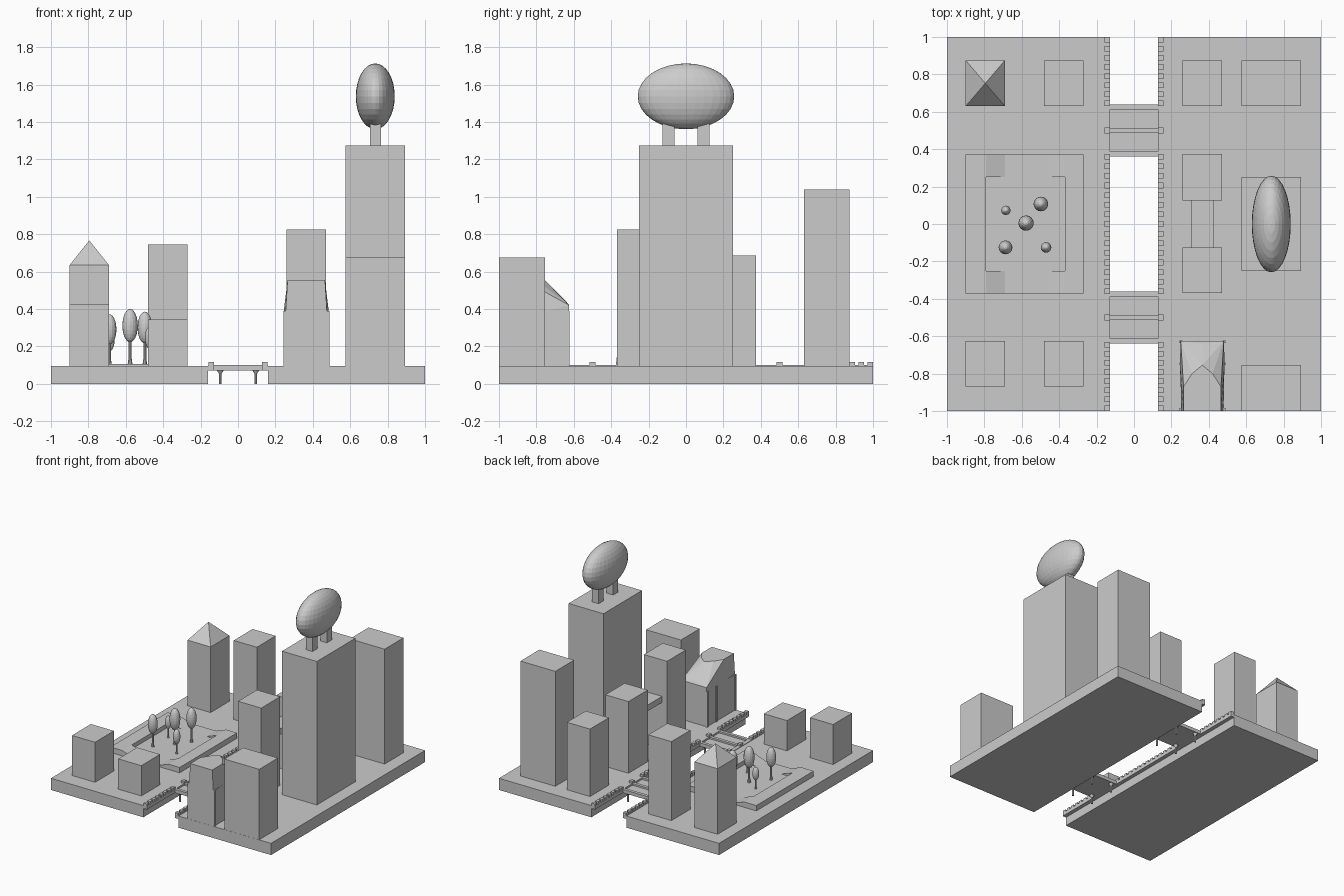
import bpy, bmesh
from mathutils import Matrix

if "Cube" in bpy.data.objects:
    bpy.data.objects.remove(bpy.data.objects["Cube"])

mat = bpy.data.materials.new("plain grey")
mat.diffuse_color = (0.6, 0.6, 0.6, 1)
mat.use_nodes = True
mat.node_tree.nodes["Principled BSDF"].inputs["Base Color"].default_value = mat.diffuse_color
G = 0.096  # street level


def finish(name, bm):
    bmesh.ops.recalc_face_normals(bm, faces=bm.faces[:])
    me = bpy.data.meshes.new(name)
    bm.to_mesh(me)
    bm.free()
    me.materials.append(mat)
    ob = bpy.data.objects.new(name, me)
    bpy.context.collection.objects.link(ob)
    return ob


def add_box(bm, x0, x1, y0, y1, z0, z1):
    m = Matrix.Translation(((x0 + x1) / 2, (y0 + y1) / 2, (z0 + z1) / 2)) \
        @ Matrix.Diagonal((x1 - x0, y1 - y0, z1 - z0, 1))
    bmesh.ops.create_cube(bm, size=1, matrix=m)


def boxes(name, *dims):
    bm = bmesh.new()
    for d in dims:
        add_box(bm, *d)
    return finish(name, bm)


def add_ball(bm, c, r, seg, rings):
    bmesh.ops.create_uvsphere(bm, u_segments=seg, v_segments=rings, radius=1,
                              matrix=Matrix.Translation(c) @ Matrix.Diagonal((*r, 1)))


def add_cone(bm, x, y, z0, z1, r0, r1, seg=10):
    bmesh.ops.create_cone(bm, cap_ends=True, segments=seg, radius1=r0, radius2=r1,
                          depth=z1 - z0, matrix=Matrix.Translation((x, y, (z0 + z1) / 2)))


# two city slabs with a canal between
boxes("left_ground", (-1, -0.16, -1, 1, 0, G))
boxes("right_ground", (0.16, 1, -1, 1, 0, G))

# plain towers
towers = {
    "back_middle_tower": (-0.48, -0.27, 0.63, 0.875, 0.745),
    "back_right_tower": (0.26, 0.47, 0.63, 0.875, 0.65),
    "back_wide_tower": (0.575, 0.892, 0.63, 0.875, 1.04),
    "twin_tower_back": (0.26, 0.47, 0.125, 0.375, 0.685),
    "twin_tower_front": (0.26, 0.47, -0.37, -0.125, 0.825),
    "front_left_block": (-0.90, -0.69, -0.87, -0.625, 0.425),
    "front_middle_block": (-0.48, -0.27, -0.87, -0.625, 0.345),
    "front_wide_tower": (0.575, 0.892, -0.999, -0.755, 0.675),
    "tall_tower": (0.575, 0.892, -0.25, 0.25, 1.275),
}
for name, (x0, x1, y0, y1, h) in towers.items():
    boxes(name, (x0, x1, y0, y1, G, h))
boxes("twin_tower_skybridge", (0.305, 0.425, -0.125, 0.125, 0.475, 0.525))

# tower with pyramid roof
boxes("pointed_tower", (-0.90, -0.69, 0.63, 0.875, G, 0.635))
bm = bmesh.new()
rim = [bm.verts.new((x, y, 0.635)) for x, y in
       ((-0.9, 0.63), (-0.69, 0.63), (-0.69, 0.875), (-0.9, 0.875))]
top = bm.verts.new((-0.795, 0.752, 0.767))
bm.faces.new(rim)
for i in range(4):
    bm.faces.new((rim[i], rim[(i + 1) % 4], top))
finish("pyramid_roof", bm)

# airship-like ellipsoid on two posts
bm = bmesh.new()
add_ball(bm, (0.734, 0, 1.537), (0.104, 0.258, 0.176), 32, 16)
finish("rooftop_ellipsoid", bm)
boxes("ellipsoid_posts", *[(0.705, 0.765, s * 0.094 - 0.032, s * 0.094 + 0.032, 1.275, 1.44)
                           for s in (-1, 1)])

# faceted building at the front edge
boxes("faceted_building_body", (0.25, 0.48, -0.999, -0.63, G, 0.39))
bm = bmesh.new()
cx = 0.365
for dx, y, z in ((0.10, -0.999, 0.555), (0.10, -0.87, 0.555), (0.055, -0.80, 0.555),
                 (0, -0.755, 0.555), (0.11, -0.999, 0.39), (0.12, -0.745, 0.39),
                 (0.115, -0.625, 0.39), (0.115, -0.625, 0.42), (0, -0.64, 0.44)):
    for s in ((1, -1) if dx else (1,)):
        bm.verts.new((cx + s * dx, y, z))
bmesh.ops.convex_hull(bm, input=bm.verts[:])
bmesh.ops.dissolve_limit(bm, angle_limit=0.01, verts=bm.verts[:], edges=bm.edges[:])
finish("faceted_building_roof", bm)
boxes("faceted_building_ribs", *[(cx + s * 0.115 - 0.008, cx + s * 0.115 + 0.008, y, y + 0.014, G, 0.39)
                                 for s in (-1, 1) for y in (-0.999, -0.755, -0.637)])

# canal rails with battlements, open at the two bridges
bm = bmesh.new()
for s in (-1, 1):
    x0, x1 = sorted((s * 0.128, s * 0.16))
    add_box(bm, x0, x1, -1, 1, 0.072, 0.1)
    a, b = sorted((s * 0.129, s * 0.157))
    for y0, y1, n in ((-0.985, -0.645, 7), (-0.36, 0.36, 14), (0.645, 0.985, 7)):
        for i in range(n + 1):
            y = y0 + (y1 - y0) * i / n
            add_box(bm, a, b, y - 0.015, y + 0.015, 0.098, 0.118)
finish("canal_rails", bm)

# two bridges: deck, cross bars, end posts and flared legs
for name, c in (("front_bridge", -0.5), ("back_bridge", 0.5)):
    bm = bmesh.new()
    add_box(bm, -0.13, 0.13, c - 0.138, c + 0.138, 0.072, 0.086)
    for dy in (-0.125, 0, 0.125):
        add_box(bm, -0.13, 0.13, c + dy - 0.013, c + dy + 0.013, 0.08, 0.1)
    for s in (-1, 1):
        add_box(bm, s * 0.143 - 0.014, s * 0.143 + 0.014, c - 0.015, c + 0.015, 0.098, 0.118)
        for dy in (-0.115, 0.115):
            add_cone(bm, s * 0.095, c + dy, 0, 0.055, 0.008, 0.008)
            add_cone(bm, s * 0.095, c + dy, 0.055, 0.073, 0.008, 0.02)
    finish(name, bm)

# park border: side walls plus arms that slope down to an opening
H, L = 0.14, 0.106
boxes("park_side_walls", (-0.9, -0.79, -0.25, 0.25, G, H), (-0.37, -0.27, -0.25, 0.25, G, H))
profile = ((-0.9, G), (-0.9, H), (-0.79, H), (-0.69, L), (-0.46, L), (-0.37, H), (-0.27, H), (-0.27, G))
for name, y0, y1 in (("park_front_arm", -0.372, -0.25), ("park_back_arm", 0.25, 0.372)):
    bm = bmesh.new()
    f = bm.faces.new([bm.verts.new((x, y0, z)) for x, z in profile])
    ext = bmesh.ops.extrude_face_region(bm, geom=[f])
    bmesh.ops.translate(bm, vec=(0, y1 - y0, 0),
                        verts=[v for v in ext["geom"] if isinstance(v, bmesh.types.BMVert)])
    finish(name, bm)
boxes("park_floor", (-0.79, -0.37, -0.25, 0.25, G, L))

# park trees: size follows the crown radius
for i, (x, y, r) in enumerate(((-0.577, 0.005, 0.041), (-0.498, 0.107, 0.039), (-0.685, 0.073, 0.025),
                               (-0.687, -0.125, 0.037), (-0.47, -0.125, 0.028))):
    s = r / 0.041
    bm = bmesh.new()
    add_cone(bm, x, y, L - 0.004, L + 0.03 * s, 0.014 * s, 0.009 * s)
    add_cone(bm, x, y, L + 0.03 * s, L + 0.15 * s, 0.009 * s, 0.008 * s)
    finish(f"tree_trunk_{i + 1}", bm)
    bm = bmesh.new()
    add_ball(bm, (x, y, L + 0.205 * s), (r, r, 0.089 * s), 16, 12)
    finish(f"tree_crown_{i + 1}", bm)
